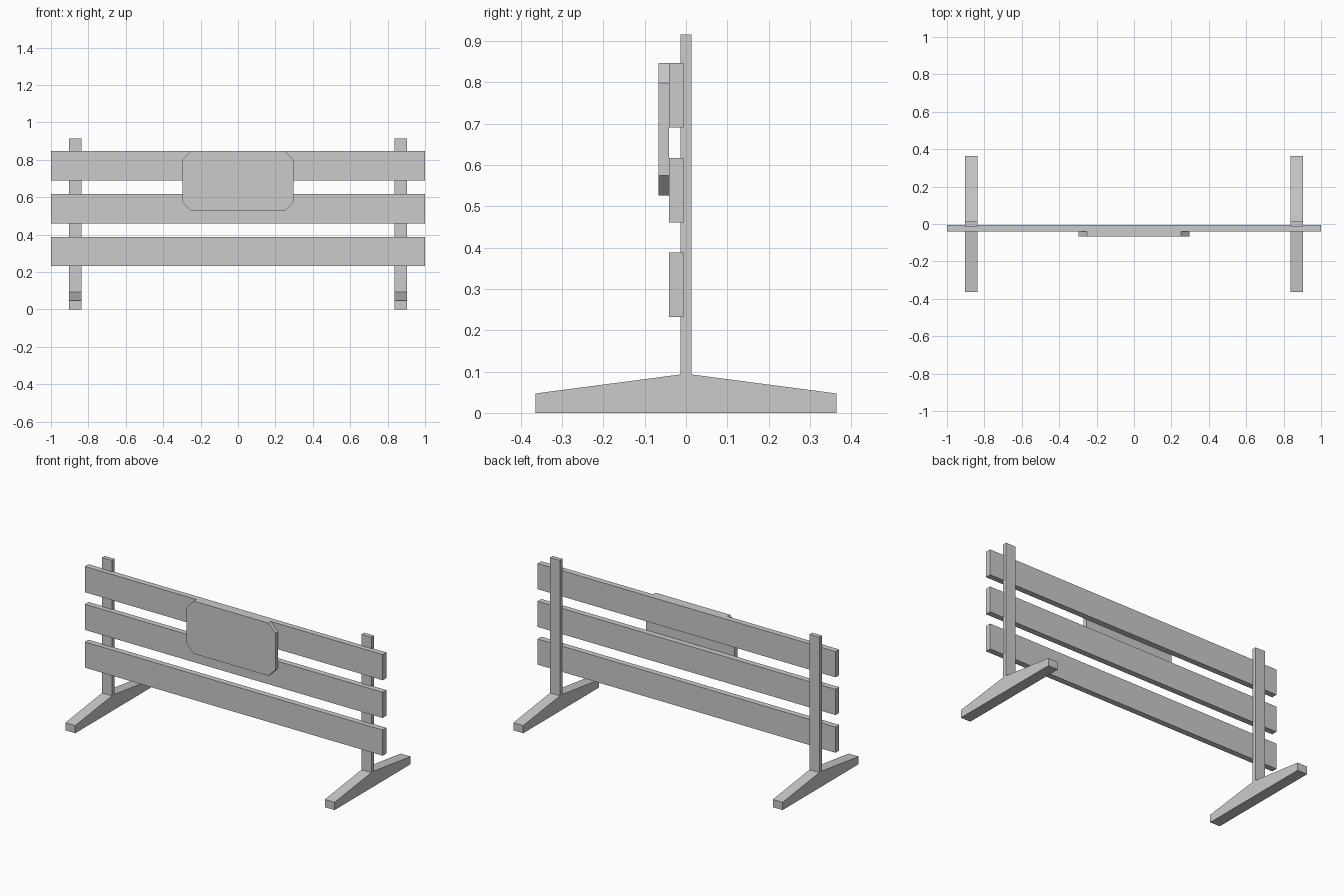
import bpy, bmesh
from mathutils import Vector

if "Cube" in bpy.data.objects:
    bpy.data.objects.remove(bpy.data.objects["Cube"])


def prism(name, profile, offset):
    """Extrude a closed outline of 3D points along offset."""
    bm = bmesh.new()
    face = bm.faces.new([bm.verts.new(p) for p in profile])
    new = bmesh.ops.extrude_face_region(bm, geom=[face])["geom"]
    verts = [g for g in new if isinstance(g, bmesh.types.BMVert)]
    bmesh.ops.translate(bm, verts=verts, vec=Vector(offset))
    bmesh.ops.recalc_face_normals(bm, faces=bm.faces[:])
    mesh = bpy.data.meshes.new(name)
    bm.to_mesh(mesh)
    bm.free()
    obj = bpy.data.objects.new(name, mesh)
    bpy.context.collection.objects.link(obj)
    return obj


# Posts with tapered feet, one on each side
half = [(0.364, 0), (0.364, 0.047), (0.013, 0.093), (0.013, 0.915)]
outline = half + [(-y, z) for y, z in reversed(half)]
for side, x in (("left", -0.871), ("right", 0.871)):
    prism(f"{side}_post_and_foot", [(x - 0.033, y, z) for y, z in outline], (0.066, 0, 0))

# Three horizontal slats
for name, z in (("lower", 0.232), ("middle", 0.461), ("upper", 0.69)):
    rect = [(-1, z), (1, z), (1, z + 0.156), (-1, z + 0.156)]
    prism(f"{name}_slat", [(x, -0.041, h) for x, h in rect], (0, 0.035, 0))

# Sign plate with clipped corners
w, low, high, cut = 0.298, 0.526, 0.846, 0.048
right = [(w - cut, low), (w, low + cut), (w, high - cut), (w - cut, high)]
plate = right + [(-x, z) for x, z in reversed(right)]
prism("sign_plate", [(x, -0.066, z) for x, z in plate], (0, 0.025, 0))
